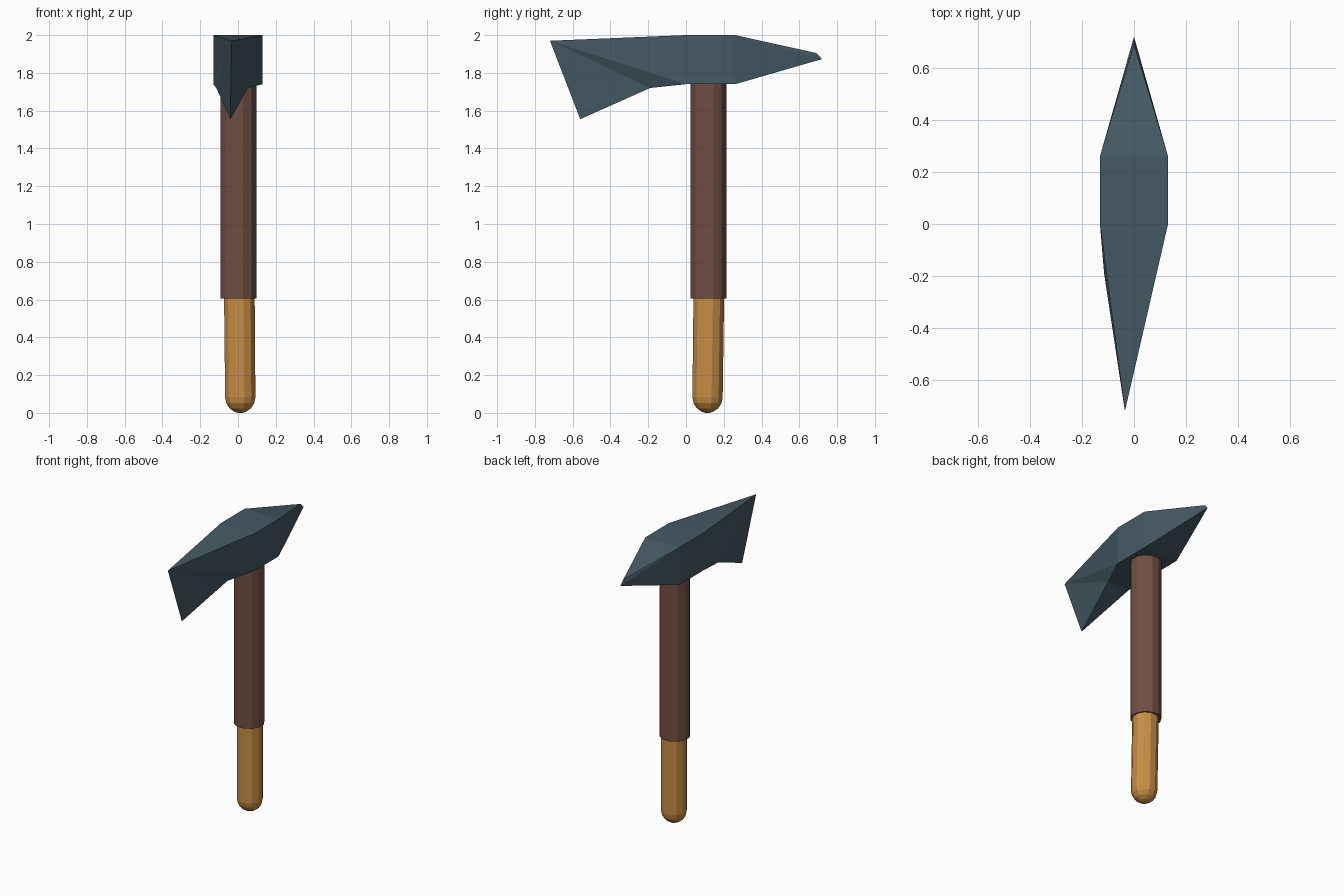
import bpy, bmesh
from math import pi, sin, cos

if "Cube" in bpy.data.objects:
    bpy.data.objects.remove(bpy.data.objects["Cube"])


def material(name, rgb):
    m = bpy.data.materials.new(name)
    m.diffuse_color = (*rgb, 1)
    m.use_nodes = True
    m.node_tree.nodes["Principled BSDF"].inputs["Base Color"].default_value = m.diffuse_color
    return m


def add_object(name, bm, mat):
    bmesh.ops.recalc_face_normals(bm, faces=bm.faces[:])
    me = bpy.data.meshes.new(name)
    bm.to_mesh(me)
    bm.free()
    ob = bpy.data.objects.new(name, me)
    bpy.context.collection.objects.link(ob)
    me.materials.append(mat)
    return ob


def lathe(name, rings, mat, sides=12):
    """Stack capped rings given as (centre x, centre y, z, radius)."""
    bm = bmesh.new()
    loops = []
    for cx, cy, z, r in rings:
        angles = [2 * pi * (i + 0.5) / sides for i in range(sides)]
        loops.append([bm.verts.new((cx + r * cos(a), cy + r * sin(a), z)) for a in angles])
    for lo, hi in zip(loops, loops[1:]):
        for i in range(sides):
            j = (i + 1) % sides
            bm.faces.new((lo[i], lo[j], hi[j], hi[i]))
    bm.faces.new(loops[0])
    bm.faces.new(loops[-1])
    return add_object(name, bm, mat)


steel = material("steel", (0.060, 0.102, 0.127))
dark_wood = material("dark_wood", (0.165, 0.078, 0.056))
light_wood = material("light_wood", (0.578, 0.270, 0.058))

# Shaft
lathe("shaft", [(0.002, 0.119, 0.605, 0.098), (0.002, 0.119, 1.78, 0.098)], dark_wood)

# Grip, leaning slightly, with a rounded butt
butt = [(0.012, 0.114, 0.083 - 0.083 * cos(t), 0.083 * sin(t))
        for t in (0.12, pi / 8, pi / 4, 3 * pi / 8, pi / 2)]
butt[0] = (0.012, 0.114, 0.0, 0.012)
lathe("grip", butt + [(0.007, 0.121, 0.64, 0.084)], light_wood)

# Head: square block, spike at the back, drooping blade at the front
bm = bmesh.new()
v = {k: bm.verts.new(p) for k, p in {
    "spike_top": (0, 0.69, 1.905), "spike_tip": (0, 0.72, 1.873),
    "blade_top": (-0.035, -0.72, 1.97), "blade_low": (-0.04, -0.56, 1.555),
}.items()}
for s, sx, mid_x in (("l", -1, -0.115), ("r", 1, 0.052)):
    for end, y in (("f", 0.0), ("b", 0.26)):
        for lvl, z in (("t", 2.0), ("u", 1.74)):
            v[s + end + lvl] = bm.verts.new((sx * 0.131, y, z))
    v[s + "mid"] = bm.verts.new((mid_x, -0.19, 1.72))


def face(*keys):
    bm.faces.new([v[k] for k in keys])


for s in "lr":
    face(s + "ft", s + "bt", s + "bu", s + "fu")
    face(s + "bt", s + "bu", "spike_tip")
    face(s + "bt", "spike_tip", "spike_top")
    face("blade_top", s + "ft", s + "fu")
    face("blade_top", s + "fu", s + "mid")
    face("blade_top", s + "mid", "blade_low")
face("lft", "rft", "rbt", "lbt")
face("lfu", "rfu", "rbu", "lbu")
face("lbt", "rbt", "spike_top")
face("lbu", "rbu", "spike_tip")
face("lft", "rft", "blade_top")
face("lfu", "rfu", "rmid", "lmid")
face("lmid", "rmid", "blade_low")
add_object("head", bm, steel)
